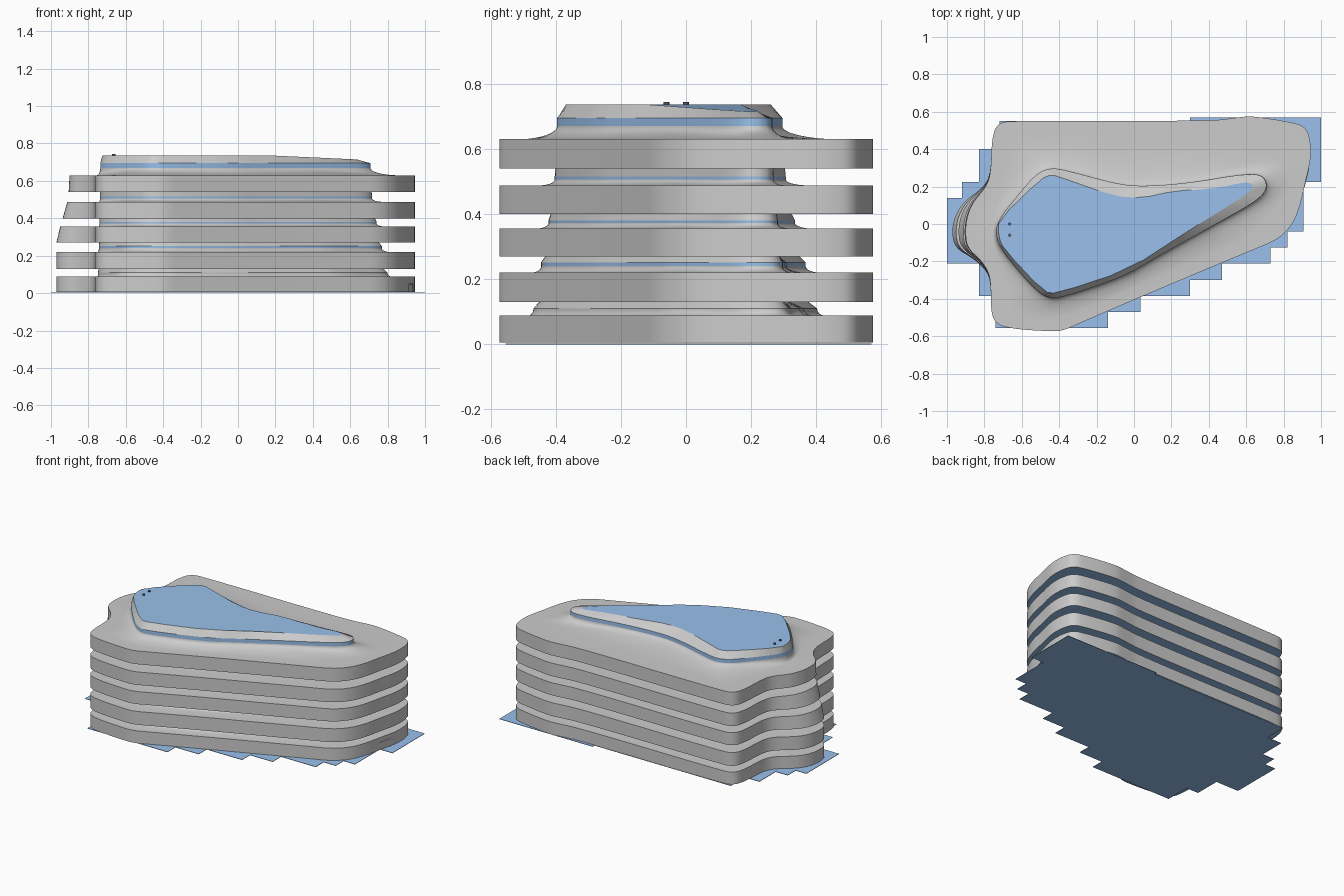
import bpy, bmesh, math
from mathutils import Vector

if "Cube" in bpy.data.objects:
    bpy.data.objects.remove(bpy.data.objects["Cube"])

BLUE = bpy.data.materials.new("glass_blue")
BLUE.diffuse_color = (0.32, 0.53, 0.83, 1)
BLUE.use_nodes = True
BLUE.node_tree.nodes["Principled BSDF"].inputs["Base Color"].default_value = BLUE.diffuse_color
DARK = bpy.data.materials.new("vent_dark")
DARK.diffuse_color = (0.08, 0.1, 0.14, 1)
DARK.use_nodes = True
DARK.node_tree.nodes["Principled BSDF"].inputs["Base Color"].default_value = DARK.diffuse_color
CX, CY = -0.2, 0.0  # centre used to match outlines by angle

# Floor slab outline with a rounded balcony at the left end
SLAB = [(-.765, -.46), (-.745, -.53), (-.66, -.56), (-.44, -.575), (-.38, -.57), (-.3, -.535),
        (.0, -.405), (.62, -.145), (.77, -.085), (.85, .0), (.89, .1), (.915, .22), (.945, .34),
        (.945, .44), (.92, .52), (.84, .545), (.63, .578), (.56, .57), (.4, .55), (-.64, .553), (-.73, .54),
        (-.76, .46), (-.765, .28), (-.8, .2), (-.91, .12), (-.96, .04), (-.975, -.05),
        (-.955, -.13), (-.85, -.19), (-.78, -.26), (-.765, -.34)]
# Core outline below the roof
CORE = [(-.73, .02), (-.6, .18), (-.52, .27), (-.45, .3), (-.37, .29), (-.1, .215), (.05, .2), (.3, .22),
        (.6, .27), (.69, .26), (.715, .2), (.68, .145), (.6, .09), (.35, -.05), (.1, -.19),
        (-.05, -.28), (-.37, -.39), (-.46, -.4), (-.55, -.33), (-.7, -.15), (-.74, -.07)]
ROOF = [(-.725, .02), (-.5, .24), (-.44, .265), (-.38, .245), (-.11, .15), (.04, .138), (.22, .178),
        (.42, .187), (.59, .225), (.635, .215), (.63, .175), (.3, -.03), (-.03, -.245), (-.41, -.37), (-.48, -.365),
        (-.7, -.13), (-.725, -.06)]


def smooth(pts, n=2):
    for _ in range(n):
        out = []
        for a, b in zip(pts, pts[1:] + pts[:1]):
            for t in (.25, .75):
                out.append((a[0] + (b[0] - a[0]) * t, a[1] + (b[1] - a[1]) * t))
        pts = out
    return pts


SLAB, CORE, ROOF = smooth(SLAB), smooth(CORE), smooth(ROOF, 1)
ANGLES = []
for a in sorted(math.atan2(y - CY, x - CX) for x, y in SLAB + CORE + ROOF):
    if not ANGLES or a - ANGLES[-1] > .004:
        ANGLES.append(a)


def sample(poly):
    """Cast rays from the centre so all outlines share one point order."""
    out = []
    for ang in ANGLES:
        dx, dy, best = math.cos(ang), math.sin(ang), 0
        for (ax, ay), (bx, by) in zip(poly, poly[1:] + poly[:1]):
            ex, ey = bx - ax, by - ay
            det = dx * ey - dy * ex
            if abs(det) < 1e-9:
                continue
            px, py = ax - CX, ay - CY
            r = (px * ey - py * ex) / det
            s = (px * dy - py * dx) / det
            if r > 0 and -1e-4 <= s <= 1.0001:
                best = max(best, r)
        out.append((CX + dx * best, CY + dy * best))
    return out


def slab_at(reach):
    """Slab outline whose balcony reaches out to x = reach."""
    f = (-.765 - reach) / .205
    return sample([(-.765 + (x + .765) * f, y) if x < -.765 else (x, y) for x, y in SLAB])


def mix(a, b, t):
    return [(p[0] + (q[0] - p[0]) * t, p[1] + (q[1] - p[1]) * t) for p, q in zip(a, b)]


def ring(pts, z):
    return [Vector((x, y, z)) for x, y in pts]


def finish(name, bm, mats):
    me = bpy.data.meshes.new(name)
    bm.to_mesh(me)
    bm.free()
    for m in mats:
        me.materials.append(m)
    ob = bpy.data.objects.new(name, me)
    bpy.context.collection.objects.link(ob)
    bpy.ops.object.select_all(action='DESELECT')
    ob.select_set(True)
    bpy.context.view_layer.objects.active = ob
    bpy.ops.object.shade_smooth_by_angle(angle=math.radians(32))
    return ob


def loft(name, rings, mat=None, cap_bottom=False, cap_top=False):
    bm = bmesh.new()
    rows = [[bm.verts.new(p) for p in r] for r in rings]
    n = len(rows[0])
    for lo, hi in zip(rows, rows[1:]):
        for i in range(n):
            j = (i + 1) % n
            bm.faces.new((lo[i], lo[j], hi[j], hi[i]))
    if cap_bottom:
        bm.faces.new(rows[0][::-1])
    if cap_top:
        bm.faces.new(rows[-1])
    return finish(name, bm, [mat] if mat else [])


core, roof, base = sample(CORE), sample(ROOF), slab_at(-.765)

# Floors: bottom z, top z, balcony reach at both, core spread, flare width, flare height, glass band, next z
FLOORS = [
    (.005, .088, -.97, -.97, .42, .14, .022, 0, .13),
    (.13, .22, -.97, -.97, .28, .22, .020, .012, .27),
    (.27, .355, -.97, -.95, .15, .24, .018, .008, .40),
    (.40, .488, -.937, -.912, .04, .26, .018, .010, .54),
    (.54, .63, -.905, -.90, .0, .60, .040, .025, .695)]
for k, (z0, z1, r0, r1, spread, flare, fh, band, znext) in enumerate(FLOORS, 1):
    lo, hi = slab_at(r0), slab_at(r1)
    wall = mix(core, base, spread)
    zb = z1 + fh if k == 5 else z1 + .4 * fh
    # slab edge and flat top sweeping up into the core
    rings = [ring(lo, z0), ring(hi, z1)]
    steps = 10
    sweep = [ring(mix(wall, base, flare * (1 - s / steps) ** 2), z1 + fh * (s / steps) ** 1.4)
             for s in range(steps + 1)]
    loft(f"floor_{k}", rings)
    loft(f"floor_{k}_top", [ring(hi, z1)] + sweep)
    # blue underside of the slab
    loft(f"floor_{k}_underside", [ring(mix(core, base, .0), z0), ring(lo, z0)][::-1], BLUE)
    # glass strip and wall above the sweep
    zs = z1 + fh
    if band:
        loft(f"window_band_{k}", [ring(wall, zs), ring(wall, zs + band)], BLUE)
    if k < 5:
        upper = mix(wall, core, .25)
        loft(f"core_wall_{k}", [ring(wall, zs + band), ring(upper, znext)])

# Roof parapet and blue roof surface dipping at the narrow end
edge = [Vector((x, y, .737 - .022 * max(0, (x - .15) / .48))) for x, y in roof]
loft("roof_parapet", [ring(core, .695), edge])
bm = bmesh.new()
bm.faces.new([bm.verts.new(p) for p in edge])
finish("roof_surface", bm, [BLUE])

# Small roof vents
for i, y in enumerate((-.06, .0)):
    bpy.ops.mesh.primitive_cylinder_add(vertices=16, radius=.009, depth=.012, location=(-.665, y, .738))
    bpy.context.object.name = f"roof_vent_{i + 1}"
    bpy.context.object.data.materials.append(DARK)

# Entrance frame at the right end: two posts and a lintel
ang = math.atan2(.12, .03)
d = Vector((math.cos(ang), math.sin(ang), 0))
c = Vector((.918, .25, 0))
for name, off, z, w, h in (("left_post", -.045, .027, .008, .044), ("right_post", .045, .027, .008, .044),
                           ("lintel", 0, .051, .098, .008)):
    bpy.ops.mesh.primitive_cube_add(size=1, location=c + d * off + Vector((0, 0, z)), rotation=(0, 0, ang))
    bpy.context.object.name = "entrance_" + name
    bpy.context.object.scale = (w, .014, h)

# Stepped ground plate: row top y, left x, right x
ROWS = [(-.47, -.74, -.14), (-.385, -.74, .035), (-.30, -.83, .30), (-.21, -.83, .47), (-.125, -1, .73),
        (-.04, -1, .82), (.14, -1, .905), (.225, -.92, .905), (.40, -.83, 1), (.55, -.72, 1), (.57, .3, 1)]
right, left, y0 = [], [], -.555
for y1, xl, xr in ROWS:
    right += [(xr, y0), (xr, y1)]
    left += [(xl, y0), (xl, y1)]
    y0 = y1
path = []
for p in right + left[::-1]:
    if p not in path:
        path.append(p)
loft("ground_plate", [ring(path, 0), ring(path, .003)], BLUE, True, True)
